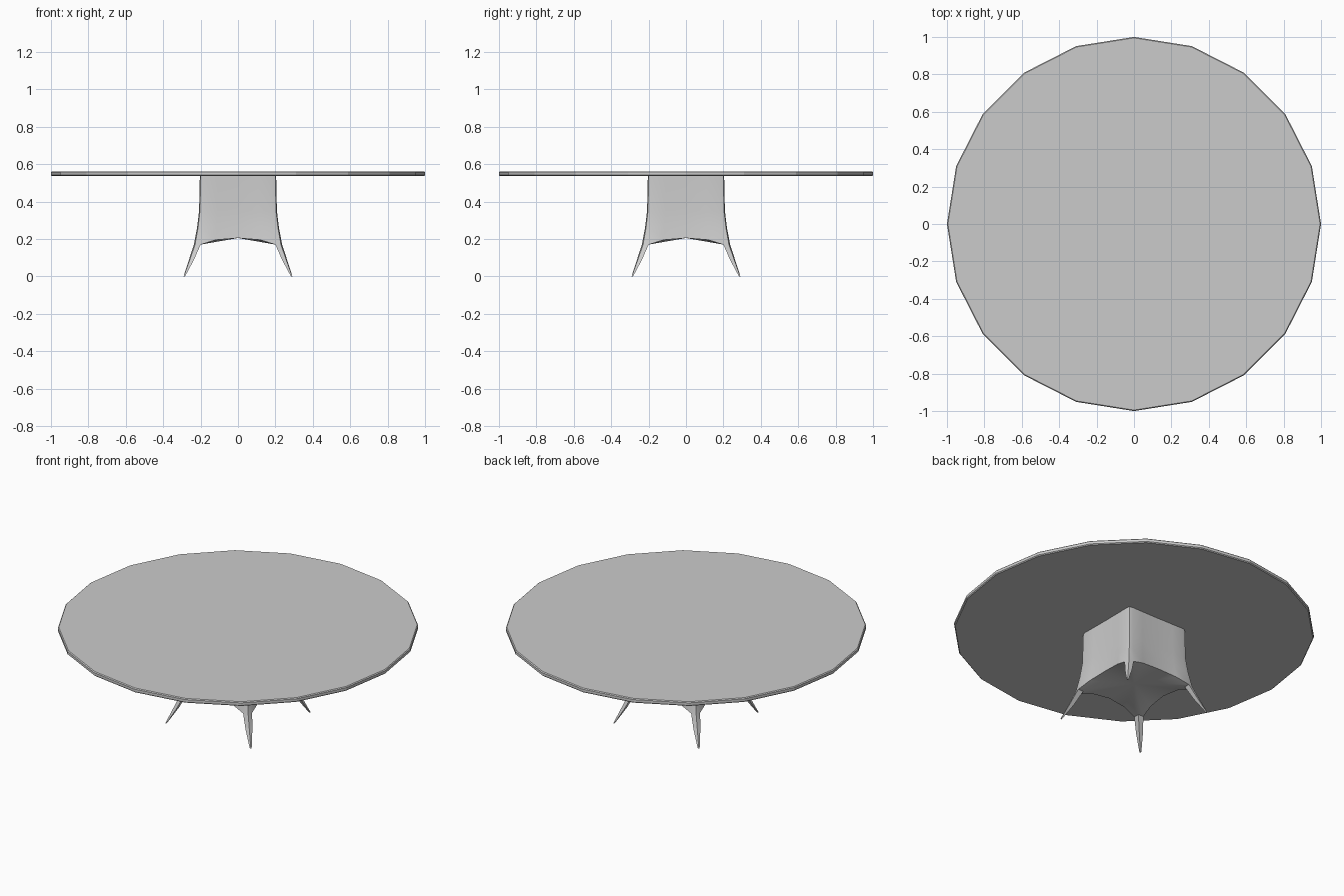
import bpy, bmesh
from mathutils import Matrix, Vector

if "Cube" in bpy.data.objects:
    bpy.data.objects.remove(bpy.data.objects["Cube"])


def finish(name, bm, angle=None):
    bmesh.ops.remove_doubles(bm, verts=bm.verts, dist=1e-5)
    bmesh.ops.recalc_face_normals(bm, faces=bm.faces)
    me = bpy.data.meshes.new(name)
    bm.to_mesh(me)
    bm.free()
    ob = bpy.data.objects.new(name, me)
    bpy.context.collection.objects.link(ob)
    if angle:
        bpy.ops.object.select_all(action='DESELECT')
        ob.select_set(True)
        bpy.context.view_layer.objects.active = ob
        bpy.ops.object.shade_smooth_by_angle(angle=angle)
    return ob


# Table top: 20-sided disc with a softened rim
bm = bmesh.new()
bmesh.ops.create_cone(bm, cap_ends=True, segments=20, radius1=1, radius2=1,
                      depth=0.026, matrix=Matrix.Translation((0, 0, 0.549)))
rim = [e for e in bm.edges if abs(e.verts[0].co.z - e.verts[1].co.z) < 1e-4]
bmesh.ops.bevel(bm, geom=rim, offset=0.005, segments=1, affect='EDGES')
finish("table_top", bm)

# Pedestal levels: z, outer corner reach, corner start, reach at mid-face
BODY = [(0.54, 0.204, 0.180, 0.202), (0.35, 0.208, 0.182, 0.203),
        (0.26, 0.219, 0.190, 0.207), (0.17, 0.236, 0.200, 0.213)]
ARCH = [0, 0.025, 0.035, 0.025, 0]
# Leg levels: z, outer reach, inner reach
LEG = [(0.17, 0.236, 0.200), (0.09, 0.262, 0.235), (0, 0.291, 0.283)]


def tip(c, i):
    return i + (c - i) * 0.82


def face_row(z, c, i, m, arch):
    """Points across the +x face, then the rounded corner beside it."""
    pts = []
    for k, f in enumerate((-1, -0.6, 0, 0.6, 1)):
        pts.append(Vector((m + (c - m) * f * f, f * i, z + arch * ARCH[k])))
    t = tip(c, i)
    return pts + [Vector((t, t, z)), Vector((i, c, z))]


bm = bmesh.new()
for q in range(4):
    turn = Matrix.Rotation(q * 1.5707963268, 3, 'Z')

    def face(*pts):
        bm.faces.new([bm.verts.new(turn @ p) for p in pts])

    # Flared wall with arched lower edge
    rows = [face_row(*lv, k) for lv, k in zip(BODY, (0, 0, 0.3, 1))]
    for a, b in zip(rows, rows[1:]):
        for k in range(len(a) - 1):
            face(a[k], b[k], b[k + 1], a[k + 1])

    # Underside between the legs, and closed top under the disc
    low, hub = rows[-1], Vector((0, 0, 0.205))
    inner = Vector((0.2, 0.2, 0.17))
    edge = low[:5] + [inner, low[6]]
    for p, r in zip(edge, edge[1:]):
        face(hub, p, r)
    for p, r in zip(rows[0], rows[0][1:]):
        face(Vector((0, 0, 0.54)), p, r)

    # Tapering splayed leg
    rings = []
    for z, c, i in LEG:
        t = tip(c, i)
        rings.append([Vector((x, y, z)) for x, y in
                      ((c, i), (t, t), (i, c), (i, i))])
    for a, b in zip(rings, rings[1:]):
        for k in range(4):
            n = (k + 1) % 4
            face(a[k], b[k], b[n], a[n])
    face(*rings[-1])
finish("pedestal", bm, 0.8)
